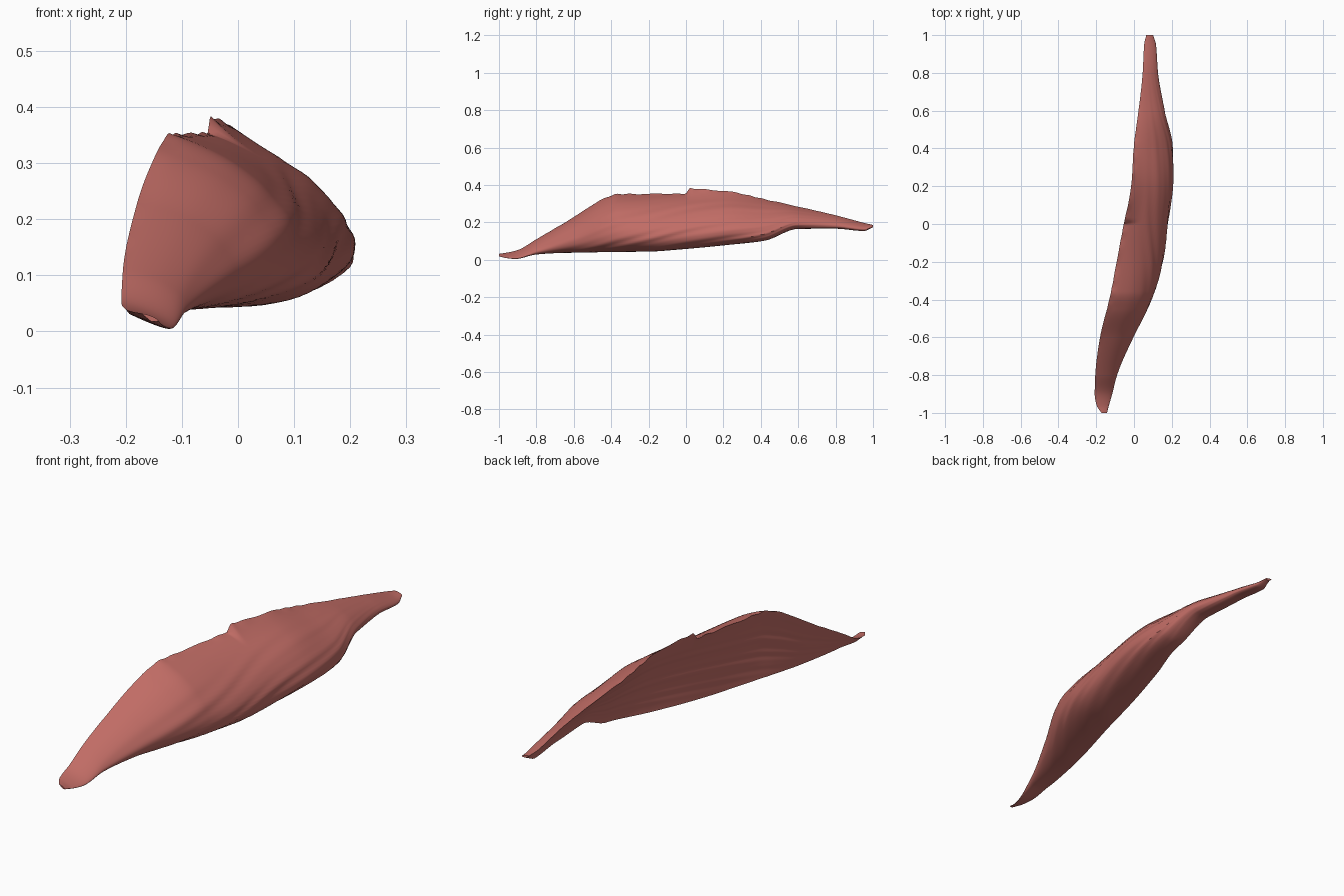
import bpy, bmesh, math
from mathutils import Vector

if "Cube" in bpy.data.objects:
    bpy.data.objects.remove(bpy.data.objects["Cube"])

# Stations along y:
# y, upper edge (x, z), outer bulge control (x, z), lower edge (x, z), hollow, roundness
STATIONS = [
    (-1.00, -0.172, 0.032, -0.128, 0.014, -0.155, 0.018, 0.0, 0.12),
    (-0.96, -0.198, 0.038, -0.090, -0.015, -0.185, 0.028, 0.0, 0.12),
    (-0.90, -0.208, 0.052, -0.055, -0.032, -0.194, 0.032, 0.0, 0.15),
    (-0.80, -0.205, 0.110, -0.020, -0.006, -0.186, 0.040, 0.0, 0.22),
    (-0.60, -0.180, 0.228, 0.090, 0.015, -0.152, 0.040, 0.03, 0.28),
    (-0.45, -0.143, 0.322, 0.188, 0.015, -0.118, 0.043, 0.05, 0.27),
    (-0.36, -0.122, 0.352, 0.235, 0.017, -0.093, 0.044, 0.07, 0.24),
    (-0.20, -0.092, 0.352, 0.290, 0.019, -0.050, 0.046, 0.09, 0.20),
    (0.00, -0.054, 0.354, 0.315, 0.034, -0.008, 0.060, 0.12, 0.18),
    (0.20, -0.015, 0.352, 0.328, 0.055, 0.040, 0.079, 0.14, 0.18),
    (0.42, 0.000, 0.322, 0.302, 0.083, 0.095, 0.104, 0.16, 0.18),
    (0.60, 0.024, 0.284, 0.234, 0.157, 0.088, 0.166, 0.15, 0.15),
    (0.80, 0.046, 0.238, 0.175, 0.160, 0.075, 0.167, 0.10, 0.12),
    (0.95, 0.054, 0.198, 0.155, 0.148, 0.072, 0.155, 0.05, 0.12),
    (1.00, 0.065, 0.186, 0.122, 0.170, 0.080, 0.174, 0.0, 0.12),
]


def slope(i, k):
    """Monotone slope of column k at station i."""
    if i in (0, len(STATIONS) - 1):
        j = min(i, len(STATIONS) - 2)
        a, b = STATIONS[j], STATIONS[j + 1]
        return (b[k] - a[k]) / (b[0] - a[0])
    a, b, c = STATIONS[i - 1:i + 2]
    d0 = (b[k] - a[k]) / (b[0] - a[0])
    d1 = (c[k] - b[k]) / (c[0] - b[0])
    return 0 if d0 * d1 <= 0 else 2 * d0 * d1 / (d0 + d1)


def sample(y):
    i = max(j for j in range(len(STATIONS) - 1) if STATIONS[j][0] <= y + 1e-9)
    a, b = STATIONS[i], STATIONS[i + 1]
    h = b[0] - a[0]
    s = (y - a[0]) / h
    return [a[k] * (1 + 2 * s) * (1 - s) ** 2 + slope(i, k) * h * s * (1 - s) ** 2
            + b[k] * s * s * (3 - 2 * s) + slope(i + 1, k) * h * s * s * (s - 1)
            for k in range(1, 9)]


def bezier3(a, c, d, b, t):
    u = 1 - t
    return a * u ** 3 + c * 3 * t * u * u + d * 3 * t * t * u + b * t ** 3


def fibre(y, t):
    """Fine muscle strands running diagonally along the sheet."""
    q = t + 0.75 * y * (0.35 + 0.65 * t)
    w = 0.25 * math.sin(7 * y + 3 * t)
    return (0.5 * math.sin(38 * q + 6 * w) + 0.35 * math.sin(61 * q - 5 * y + 9 * w)
            + 0.3 * math.sin(19 * q + 4 * y))


def lip(y, t):
    """Raised flap on the rear half of the upper edge, starting with a notch."""
    if y < 0 or y > 0.45 or t > 0.14:
        return 0
    return 0.03 * min(1, y / 0.02) * (1 - y / 0.45) * (1 - t / 0.14) ** 2


def ring(y, n=40):
    tx, tz, mx, mz, bx, bz, hollow, roundness = sample(y)
    top, bulge, low = Vector((tx, tz)), Vector((mx, mz)), Vector((bx, bz))
    span = bulge - top
    shoulder = top + span * 0.45 + Vector((-span.y, span.x)) * roundness
    mid = (top + low) / 2
    inner = mid.lerp(bulge.lerp(shoulder, 0.5), hollow)
    out_dir = (bulge.lerp(shoulder, 0.5) - mid).normalized()
    fade = min(1, 5 * (1 - abs(y))) * min(1, ((top - low).length / 0.28) ** 1.5)
    pts = []
    for i in range(n + 1):
        t = i / n
        p = bezier3(top, shoulder, bulge, low, t)
        p = p + out_dir * 0.0035 * fade * fibre(y, t) * min(1, 7 * t * (1 - t))
        pts.append(p + Vector((0, lip(y, t))))
    for i in range(n - 1, 0, -1):
        t = i / n
        p = bezier3(top, top.lerp(inner, 0.67), low.lerp(inner, 0.67), low, t)
        p = p + out_dir * 0.002 * fade * fibre(y * 0.7, t) * 4 * t * (1 - t)
        pts.append(p + Vector((0, lip(y, t))))
    # slightly ragged upper edge
    pts[0] = pts[0] + Vector((0.3, 1)) * 0.002 * fade * math.sin(63 * y + 2 * math.sin(17 * y))
    return [Vector((p.x, y, max(p.y, 0))) for p in pts]


# Muscle belly: lofted D-shaped sections, capped at both ends
bm = bmesh.new()
COUNT = 240
rings = [[bm.verts.new(p) for p in ring(-1 + 2 * i / COUNT)] for i in range(COUNT + 1)]
for r0, r1 in zip(rings, rings[1:]):
    m = len(r0)
    for j in range(m):
        bm.faces.new((r0[j], r0[(j + 1) % m], r1[(j + 1) % m], r1[j]))
bm.faces.new(rings[0])
bm.faces.new(rings[-1])
bmesh.ops.recalc_face_normals(bm, faces=bm.faces)
mesh = bpy.data.meshes.new("muscle_belly")
bm.to_mesh(mesh)
bm.free()

muscle = bpy.data.objects.new("muscle_belly", mesh)
bpy.context.collection.objects.link(muscle)
red = bpy.data.materials.new("muscle red")
red.diffuse_color = (0.53, 0.15, 0.13, 1)
red.use_nodes = True
red.node_tree.nodes["Principled BSDF"].inputs["Base Color"].default_value = red.diffuse_color
mesh.materials.append(red)

bpy.context.view_layer.objects.active = muscle
muscle.select_set(True)
bpy.ops.object.shade_smooth_by_angle(angle=math.radians(40))
